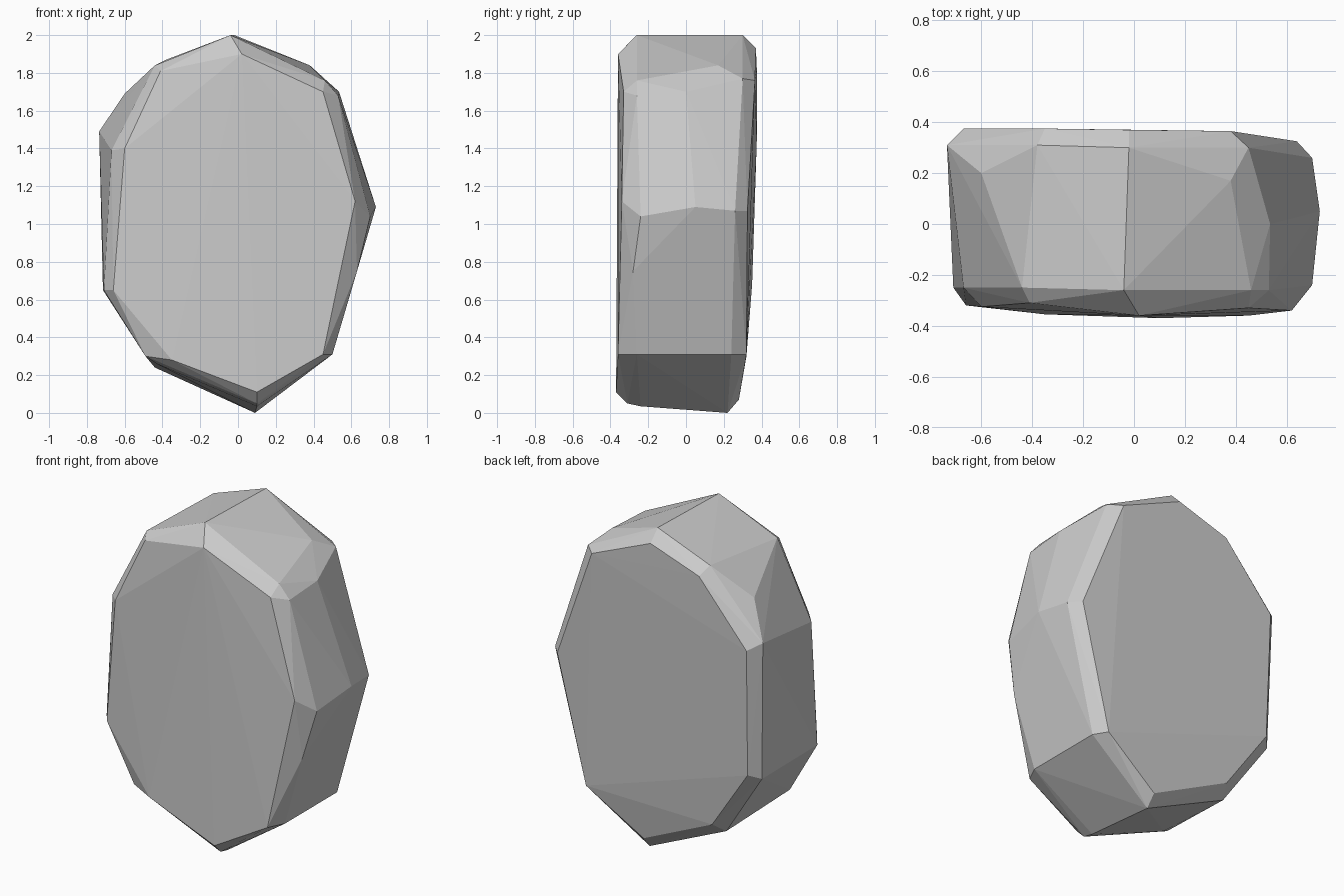
import bpy, bmesh

# Outline rings of the stone slab, front face to back face, as (x, y, z)
front_face = [(0.02, -0.36, 1.90), (0.45, -0.33, 1.70), (0.62, -0.34, 1.12),
              (0.45, -0.36, 0.31), (0.10, -0.37, 0.11), (-0.35, -0.355, 0.28),
              (-0.60, -0.325, 1.09), (-0.60, -0.325, 1.40), (-0.41, -0.31, 1.81)]
front_rim = [(-0.04, -0.26, 2.00), (0.03, -0.295, 1.93), (0.46, -0.26, 1.76),
             (0.53, -0.26, 1.68), (0.70, -0.24, 1.04), (0.63, -0.28, 0.75),
             (0.50, -0.26, 0.31), (0.10, -0.24, 0.035), (0.10, -0.31, 0.05),
             (-0.43, -0.26, 0.26), (-0.49, -0.30, 0.30), (-0.66, -0.32, 0.65),
             (-0.71, -0.25, 0.65), (-0.67, -0.25, 1.39), (-0.44, -0.25, 1.84)]
middle = [(0.73, 0.05, 1.09), (0.535, 0.0, 1.70), (0.38, 0.17, 1.84),
          (-0.60, 0.20, 1.69)]
back_rim = [(-0.02, 0.30, 2.00), (0.45, 0.30, 1.77), (0.70, 0.26, 1.07),
            (0.50, 0.24, 0.31), (0.09, 0.22, 0.0), (-0.44, 0.24, 0.24),
            (-0.715, 0.29, 0.65), (-0.735, 0.31, 1.49), (-0.38, 0.31, 1.87)]
back_face = [(-0.02, 0.37, 1.93), (0.38, 0.365, 1.76), (0.64, 0.325, 1.07),
             (0.45, 0.32, 0.31), (0.09, 0.28, 0.07), (-0.40, 0.32, 0.30),
             (-0.66, 0.35, 0.68), (-0.67, 0.375, 1.45), (-0.35, 0.375, 1.82)]

# Wrap the rings in one faceted convex shell
bm = bmesh.new()
for ring in (front_face, front_rim, middle, back_rim, back_face):
    for co in ring:
        bm.verts.new(co)
hull = bmesh.ops.convex_hull(bm, input=bm.verts)
loose = [v for v in bm.verts if not v.link_faces]
bmesh.ops.delete(bm, geom=loose, context='VERTS')
bmesh.ops.recalc_face_normals(bm, faces=bm.faces)

mesh = bpy.data.meshes.new("stone")
bm.to_mesh(mesh)
bm.free()
stone = bpy.data.objects.new("stone", mesh)
bpy.context.collection.objects.link(stone)
